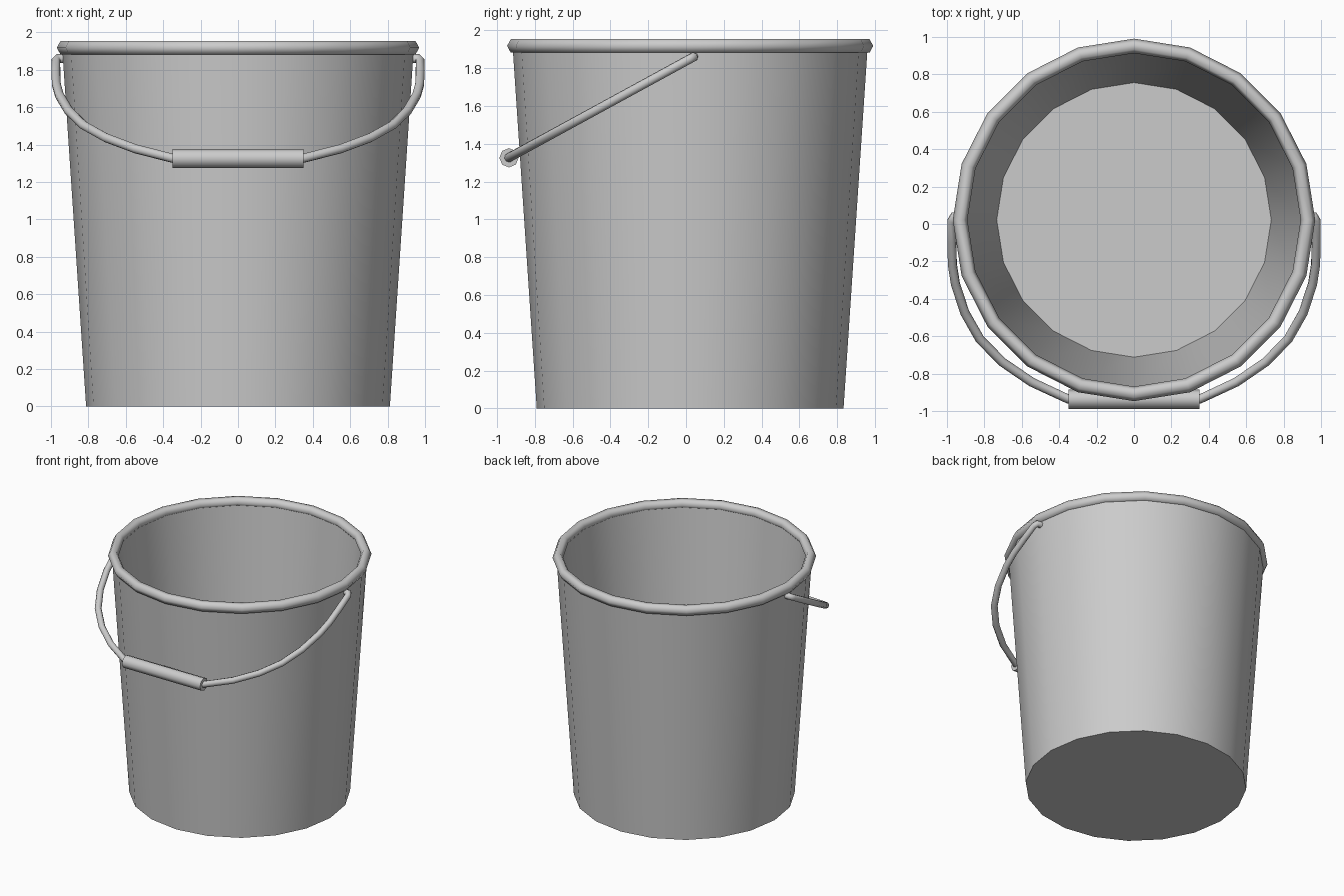
import bpy, bmesh, math
from mathutils import Matrix, Vector

if "Cube" in bpy.data.objects:
    bpy.data.objects.remove(bpy.data.objects["Cube"])

CY = 0.022      # bucket axis offset in y
SIDES = 20


def finish(ob, angle):
    bpy.ops.object.select_all(action='DESELECT')
    ob.select_set(True)
    bpy.context.view_layer.objects.active = ob
    bpy.ops.object.shade_smooth_by_angle(angle=math.radians(angle))


def lathe(name, profile, closed, angle):
    """Spin an (r, z) profile around the bucket axis; open profiles get end discs."""
    bm = bmesh.new()
    rings = []
    for r, z in profile:
        rings.append([bm.verts.new((r * math.cos(a), CY + r * math.sin(a), z))
                      for a in (2 * math.pi * i / SIDES for i in range(SIDES))])
    pairs = list(zip(rings, rings[1:]))
    if closed:
        pairs.append((rings[-1], rings[0]))
    else:
        bm.faces.new(rings[0])
        bm.faces.new(rings[-1])
    for a, b in pairs:
        for i in range(SIDES):
            j = (i + 1) % SIDES
            bm.faces.new((a[i], a[j], b[j], b[i]))
    bmesh.ops.recalc_face_normals(bm, faces=bm.faces)
    me = bpy.data.meshes.new(name)
    bm.to_mesh(me)
    bm.free()
    ob = bpy.data.objects.new(name, me)
    bpy.context.collection.objects.link(ob)
    finish(ob, angle)


# Tapered bucket wall with floor
lathe("bucket_body", [(0.812, 0), (0.938, 1.89), (0.90, 1.90), (0.734, 0.07)], False, 30)

# Rolled rim with six-sided section
rim = [(0.93 + 0.039 * math.cos(k * math.pi / 3),
        1.918 + 0.041 * math.sin(k * math.pi / 3)) for k in range(6)]
lathe("rim", rim, True, 65)

# Wire handle lying forward in a tilted plane: half path in (x, z), mirrored
half = [(0.93, 1.86), (0.962, 1.86), (0.974, 1.848), (0.974, 1.79), (0.971, 1.72),
        (0.955, 1.664), (0.905, 1.58), (0.825, 1.503), (0.705, 1.436),
        (0.547, 1.377), (0.35, 1.327)]
path = half + [(-x, z) for x, z in reversed(half)]
curve = bpy.data.curves.new("handle_wire", 'CURVE')
curve.dimensions = '3D'
curve.bevel_depth = 0.025
curve.bevel_resolution = 2
curve.use_fill_caps = True
spline = curve.splines.new('POLY')
spline.points.add(len(path) - 1)
for p, (x, z) in zip(spline.points, path):
    p.co = (x, 0.04 + (z - 1.86) * 0.977 / 0.533, z, 1)
wire = bpy.data.objects.new("handle_wire", curve)
bpy.context.collection.objects.link(wire)
bpy.ops.object.select_all(action='DESELECT')
wire.select_set(True)
bpy.context.view_layer.objects.active = wire
bpy.ops.object.convert(target='MESH')
finish(bpy.context.object, 50)

# Grip sleeve
bpy.ops.mesh.primitive_cylinder_add(vertices=8, radius=0.051, depth=0.70,
                                    location=(0, -0.937, 1.326),
                                    rotation=(0, math.pi / 2, 0))
grip = bpy.context.object
grip.name = "grip"
finish(grip, 50)
